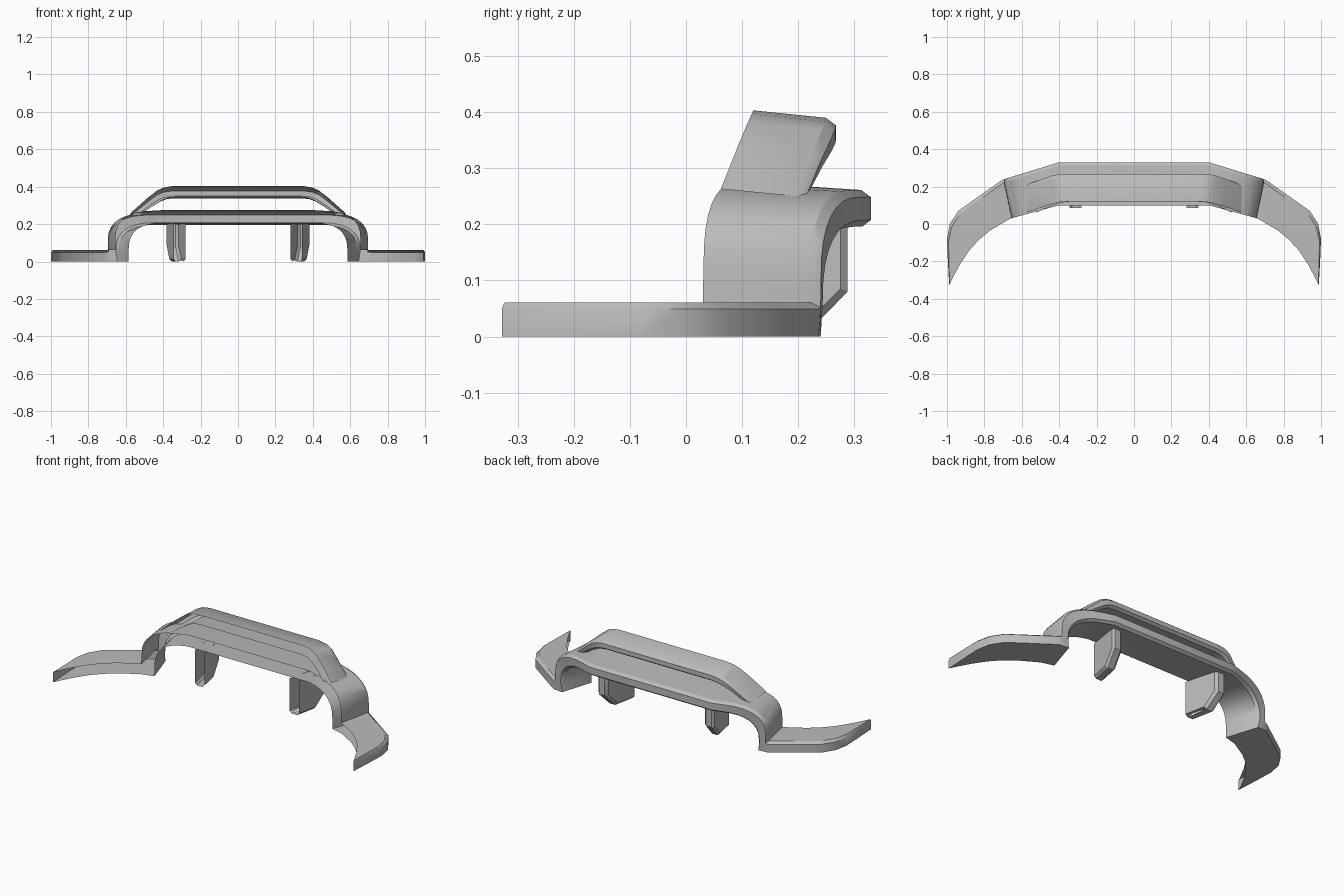
import bpy, bmesh, math
from mathutils import Vector as V

cube = bpy.data.objects.get("Cube")
if cube:
    bpy.data.objects.remove(cube, do_unlink=True)

grey = bpy.data.materials.new("plain_grey")
grey.use_nodes = True
grey.diffuse_color = (0.5, 0.5, 0.5, 1)
grey.node_tree.nodes["Principled BSDF"].inputs["Base Color"].default_value = (0.5, 0.5, 0.5, 1)


def finish(name, bm):
    """Turn half of a part into a mirrored, smooth object."""
    bmesh.ops.recalc_face_normals(bm, faces=bm.faces)
    mesh = bpy.data.meshes.new(name)
    bm.to_mesh(mesh)
    bm.free()
    mesh.materials.append(grey)
    obj = bpy.data.objects.new(name, mesh)
    bpy.context.collection.objects.link(obj)
    mirror = obj.modifiers.new("mirror", "MIRROR")
    mirror.use_clip = True
    bpy.ops.object.select_all(action="DESELECT")
    obj.select_set(True)
    bpy.context.view_layer.objects.active = obj
    bpy.ops.object.shade_smooth_by_angle(angle=math.radians(32))


def toward(a, b, dist):
    d = b - a
    return a + d * min(0.45, dist / max(d.length, 0.001))


def channel(name, stations):
    """Sweep a channel, open at the front, with chamfered back edges."""
    bm = bmesh.new()
    rows = []
    for station in stations:
        fo, bo, bi, fi = (V(p) for p in station)
        pts = [fo, toward(bo, fo, 0.018), toward(bo, bi, 0.012)]
        flat_base = bi.z < 0.001
        pts += [bi if flat_base else toward(bi, bo, 0.013),
                toward(bi, fi, 0.001 if flat_base else 0.016), fi]
        rows.append([bm.verts.new(p) for p in pts])
    for a, b in zip(rows, rows[1:]):
        for i in range(len(a) - 1):
            bm.faces.new((a[i], b[i], b[i + 1], a[i + 1]))
    finish(name, bm)


def bend(t, cx, cz, rx, rz, y0, slope):
    """Point on a rounded corner whose depth falls off with x."""
    x = cx + rx * math.sin(t) ** 0.8
    z = cz + rz * max(math.cos(t), 0) ** 0.8
    return (x, y0 - slope * (x - 0.4), z)


# Main beam: straight middle, rounded shoulders, then the side wings
def middle(x):
    return [(x, 0.10, 0.275), (x, 0.33, 0.26), (x, 0.33, 0.195), (x, 0.10, 0.207)]


stations = [middle(0), middle(0.4)]
for i in range(9):
    t = math.radians(90 * i / 8)
    stations.append([bend(t, 0.44, 0.12, 0.215, 0.152, 0.10, 0.27),
                     bend(t, 0.46, 0.11, 0.24, 0.15, 0.33, 0.30),
                     bend(t, 0.44, 0.05, 0.205, 0.145, 0.33, 0.35),
                     bend(t, 0.40, 0.06, 0.185, 0.147, 0.10, 0.27)])
stations.append([(0.655, 0.03, 0.061), (0.70, 0.24, 0.061), (0.645, 0.24, 0), (0.585, 0.05, 0)])
wing = [((0.66, 0.03), (0.705, 0.236)), ((0.77, -0.035), (0.83, 0.148)),
        ((0.83, -0.085), (0.94, 0.07)), ((0.88, -0.14), (0.985, 0.0)),
        ((0.93, -0.215), (1.0, -0.08)), ((0.965, -0.28), (0.995, -0.2)),
        ((0.984, -0.318), (0.988, -0.328))]
for f, b in wing:
    stations.append([(*f, 0.061), (*b, 0.061), (*b, 0), (*f, 0)])
channel("main_beam_and_wings", stations)

# Upper bar: outer x, outer z, inner x, inner z, front y, back y
upper = [(0, 0.39, 0, 0.337, 0.12, 0.267), (0.36, 0.39, 0.345, 0.337, 0.12, 0.267),
         (0.405, 0.383, 0.385, 0.332, 0.117, 0.266), (0.44, 0.368, 0.415, 0.32, 0.11, 0.26),
         (0.49, 0.33, 0.46, 0.293, 0.094, 0.243), (0.58, 0.25, 0.53, 0.245, 0.062, 0.213)]
channel("upper_bar", [[(xo - 0.01 * (xo > 0), yf, zo + 0.013), (xo, yb, zo - 0.002),
                       (xi, yb, zi), (xi - 0.01 * (xi > 0), yf, zi + 0.01)]
                      for xo, zo, xi, zi, yf, yb in upper])

# Hanging fins below the beam, open at the front
bm = bmesh.new()
profile = [(0.085, 0.206), (0.085, 0), (0.21, 0), (0.288, 0.08), (0.288, 0.2)]
sides = [[bm.verts.new((x + 0.2 * (y - 0.085), y, z)) for y, z in profile]
         for x in (0.28, 0.343)]
for side in sides:
    bm.faces.new(side)
for i in range(1, 4):
    bm.faces.new((sides[0][i], sides[0][i + 1], sides[1][i + 1], sides[1][i]))
edges = [bm.edges.get((s[i], s[i + 1])) for s in sides for i in range(1, 4)]
bmesh.ops.bevel(bm, geom=edges, offset=0.013, segments=1, affect="EDGES")
finish("hanging_fins", bm)
